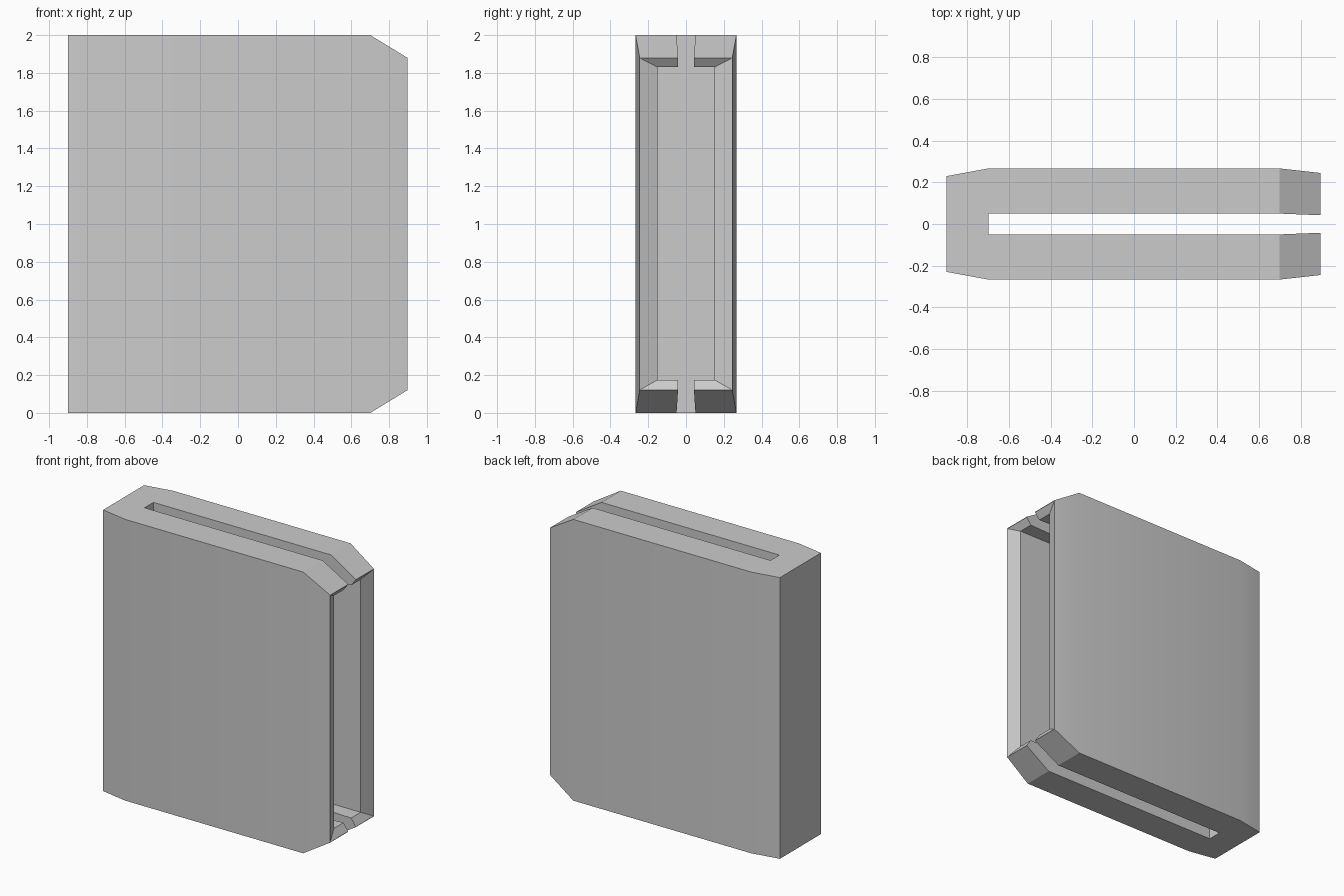
import bpy
import bmesh
import math

if "Cube" in bpy.data.objects:
    bpy.data.objects.remove(bpy.data.objects["Cube"])

GREY = (0.6, 0.6, 0.6, 1)
grey = bpy.data.materials.new("plain grey")
grey.use_nodes = True
grey.diffuse_color = GREY
grey.node_tree.nodes["Principled BSDF"].inputs["Base Color"].default_value = GREY


def loft(name, sections):
    """Solid through rectangles along x, each (x, half depth, bottom, top)."""
    bm = bmesh.new()
    rings = [[bm.verts.new(p) for p in
              ((x, -d, low), (x, d, low), (x, d, high), (x, -d, high))]
             for x, d, low, high in sections]
    for a, b in zip(rings, rings[1:]):
        for i in range(4):
            j = (i + 1) % 4
            bm.faces.new((a[i], a[j], b[j], b[i]))
    bm.faces.new(rings[0])
    bm.faces.new(rings[-1])
    bmesh.ops.recalc_face_normals(bm, faces=bm.faces)
    mesh = bpy.data.meshes.new(name)
    bm.to_mesh(mesh)
    bm.free()
    mesh.materials.append(grey)
    obj = bpy.data.objects.new(name, mesh)
    bpy.context.collection.objects.link(obj)
    return obj


# Outer case, tapered at both ends and bevelled at the open end
case = loft("case", [(-0.9, 0.23, 0, 2), (-0.7, 0.267, 0, 2),
                     (0.7, 0.267, 0, 2), (0.897, 0.245, 0.12, 1.88)])

# Inner chamber with a flared mouth, and the slot through top and bottom
chamber = loft("chamber_cutter", [(-0.7, 0.15, 0.175, 1.83), (0.86, 0.15, 0.175, 1.83),
                                  (0.896, 0.243, 0.123, 1.877), (1, 0.243, 0.123, 1.877)])
slot = loft("slot_cutter", [(-0.7, 0.05, -0.1, 2.1), (0.7, 0.05, -0.1, 2.1),
                            (0.9, 0.042, -0.1, 2.1), (1, 0.042, -0.1, 2.1)])

bpy.ops.object.select_all(action="DESELECT")
bpy.context.view_layer.objects.active = case
case.select_set(True)
for cutter in (chamber, slot):
    cutter.hide_render = True
    cut = case.modifiers.new("cut", "BOOLEAN")
    cut.operation = "DIFFERENCE"
    cut.solver = "EXACT"
    cut.object = cutter
    bpy.ops.object.modifier_apply(modifier=cut.name)
    bpy.data.objects.remove(cutter)

# Soft shading over the shallow bends only
bpy.ops.object.shade_smooth_by_angle(angle=math.radians(30))
